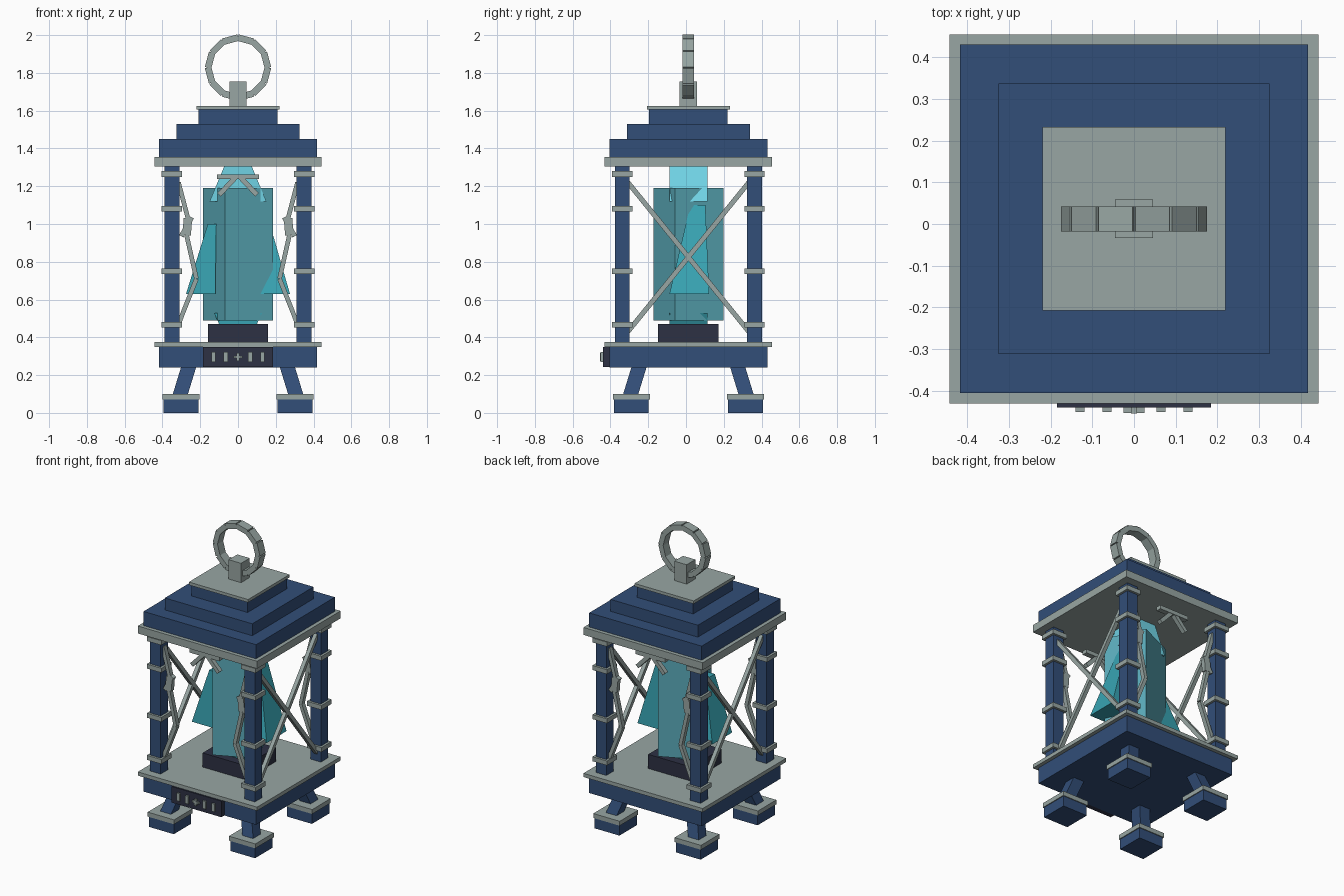
import bpy, bmesh, math
from mathutils import Vector, Matrix

if "Cube" in bpy.data.objects:
    bpy.data.objects.remove(bpy.data.objects["Cube"])

YC = 0.0125  # body sits slightly back, leaving room for the front plaque


def material(name, rgb):
    lin = [((c / 255 + 0.055) / 1.055) ** 2.4 for c in rgb] + [1]
    m = bpy.data.materials.new(name)
    m.use_nodes = True
    m.diffuse_color = lin
    m.node_tree.nodes["Principled BSDF"].inputs["Base Color"].default_value = lin
    return m


BLUE = material("painted blue", (50, 78, 120))
GREY = material("weathered grey", (152, 166, 163))
DARK = material("dark charcoal", (45, 49, 68))
TEAL = material("crystal teal", (90, 170, 185))
PALE = material("pale cyan", (112, 210, 228))
DEEP = material("deep teal", (56, 164, 179))


def loft(name, mat, low, high):
    """Four sided block between two rectangles (x0, x1, y0, y1, z)."""
    bm = bmesh.new()
    rings = []
    for x0, x1, y0, y1, z in (low, high):
        rings.append([bm.verts.new((x, y + YC, z))
                      for x, y in ((x0, y0), (x1, y0), (x1, y1), (x0, y1))])
    bm.faces.new(rings[0][::-1])
    bm.faces.new(rings[1])
    for i in range(4):
        j = (i + 1) % 4
        bm.faces.new((rings[0][i], rings[0][j], rings[1][j], rings[1][i]))
    bmesh.ops.recalc_face_normals(bm, faces=bm.faces)
    return finish(name, mat, bm)


def finish(name, mat, bm):
    mesh = bpy.data.meshes.new(name)
    bm.to_mesh(mesh)
    bm.free()
    mesh.materials.append(mat)
    ob = bpy.data.objects.new(name, mesh)
    bpy.context.collection.objects.link(ob)
    return ob


def slab(name, mat, half, z0, z1, x=0, y=0, half_y=None):
    hy = half_y or half
    return loft(name, mat, (x - half, x + half, y - hy, y + hy, z0),
                (x - half, x + half, y - hy, y + hy, z1))


def bar(name, mat, a, b, width, depth, side):
    """Rectangular bar from a to b; depth is measured along the side axis."""
    a, b, side = Vector(a), Vector(b), Vector(side)
    d = (b - a).normalized()
    rot = Matrix((d.cross(side), side, d)).transposed().to_4x4()
    bm = bmesh.new()
    bmesh.ops.create_cube(bm, size=1)
    bmesh.ops.scale(bm, vec=(width, depth, (b - a).length), verts=bm.verts)
    mid = Matrix.Translation((a + b) / 2 + Vector((0, YC, 0)))
    bmesh.ops.transform(bm, matrix=mid @ rot, verts=bm.verts)
    bmesh.ops.recalc_face_normals(bm, faces=bm.faces)
    return finish(name, mat, bm)


# Base and stepped roof
slab("base", BLUE, 0.418, 0.24, 0.35)
slab("base_trim", GREY, 0.443, 0.35, 0.375)
slab("roof_trim", GREY, 0.443, 1.305, 1.355)
slab("roof_lower_step", BLUE, 0.418, 1.355, 1.45)
slab("roof_middle_step", BLUE, 0.325, 1.45, 1.53)
slab("roof_upper_step", BLUE, 0.208, 1.53, 1.605)
slab("roof_cap", GREY, 0.22, 1.605, 1.625)

# Handle: block with a twelve segment ring
slab("handle_block", GREY, 0.046, 1.625, 1.755)
for i in range(12):
    t = math.radians(15 + 30 * i)
    mid = Vector((0.153 * math.sin(t), 0, 1.828 + 0.153 * math.cos(t)))
    along = Vector((math.cos(t), 0, -math.sin(t))) * 0.042
    bar("ring_segment", GREY, mid - along, mid + along, 0.035, 0.06, (0, 1, 0))

# Corner feet, legs, posts and collars
for sx in (-1, 1):
    for sy in (-1, 1):
        fx, fy = 0.302 * sx, 0.302 * sy
        slab("foot", BLUE, 0.092, 0, 0.07, fx, fy)
        slab("foot_trim", GREY, 0.098, 0.07, 0.1, fx, fy)
        bx, tx = 0.305, 0.262
        loft("leg", BLUE,
             (bx * sx - 0.04, bx * sx + 0.04, bx * sy - 0.04, bx * sy + 0.04, 0.1),
             (tx * sx - 0.04, tx * sx + 0.04, tx * sy - 0.04, tx * sy + 0.04, 0.24))
        px, py = 0.35 * sx, 0.35 * sy
        slab("post", BLUE, 0.039, 0.375, 1.305, px, py)
        for z in (0.467, 0.75, 1.08, 1.265):
            slab("collar", GREY, 0.054, z - 0.015, z + 0.015, px, py)

# Crossed braces on the two sides
for sx in (-1, 1):
    for sy in (-1, 1):
        bar("cross_brace", GREY, (0.35 * sx, -0.32 * sy, 0.43),
            (0.35 * sx, 0.32 * sy, 1.22), 0.026, 0.026, (1, 0, 0))

# Bent braces and chevron ornaments on front and back
path = [(0.315, 1.22), (0.265, 1.03), (0.272, 0.94), (0.22, 0.71), (0.315, 0.47)]
for sy in (-1, 1):
    y = 0.35 * sy
    for sx in (-1, 1):
        for i, (a, b) in enumerate(zip(path, path[1:])):
            bar("bent_brace", GREY, (a[0] * sx, y, a[1]), (b[0] * sx, y, b[1]),
                0.045 if i == 1 else 0.024, 0.03, (0, 1, 0))
        bar("brace_spur", GREY, (0.245 * sx, y, 1.035), (0.3 * sx, y, 0.935),
            0.026, 0.03, (0, 1, 0))
        bar("chevron_arm", GREY, (0.01 * sx, y, 1.25), (0.1 * sx, y, 1.155),
            0.026, 0.03, (0, 1, 0))
    slab("chevron_bar", GREY, 0.11, 1.237, 1.263, 0, y, 0.018)

# Crystal on its pedestal: twisted square column with tapered tip and foot
slab("pedestal", DARK, 0.16, 0.375, 0.47)
column = slab("crystal_column", TEAL, 0.14, 0.49, 1.19)
twist = Matrix.Rotation(math.radians(24.3), 4, "Z")
shift = Matrix.Translation((0, YC, 0))
column.data.transform(shift @ twist @ shift.inverted())
loft("crystal_tip", PALE, (-0.15, 0.15, -0.1, 0.1, 1.12), (-0.073, 0.073, -0.1, 0.1, 1.305))
loft("crystal_foot", DEEP, (-0.1, 0.1, -0.1, 0.1, 0.47), (-0.127, 0.127, -0.1, 0.1, 0.53))

# Leaning crystal shards at both sides
loft("left_shard", DEEP, (0.12, 0.275, -0.1, 0.11, 0.63), (0.1, 0.14, 0.01, 0.09, 1.1))
loft("right_shard", DEEP, (-0.275, -0.12, -0.11, 0.1, 0.63), (-0.16, -0.115, -0.09, 0.01, 1.0))

# Front plaque with raised bars and a small cross
slab("plaque", DARK, 0.185, 0.242, 0.35, 0, -0.433, 0.02)
for x in (-0.13, -0.065, 0.065, 0.13):
    slab("plaque_bar", GREY, 0.011, 0.27, 0.322, x, -0.456, 0.008)
slab("plaque_cross_upright", GREY, 0.007, 0.275, 0.317, 0, -0.458, 0.0095)
slab("plaque_cross_arm", GREY, 0.025, 0.29, 0.302, 0, -0.457, 0.009)
